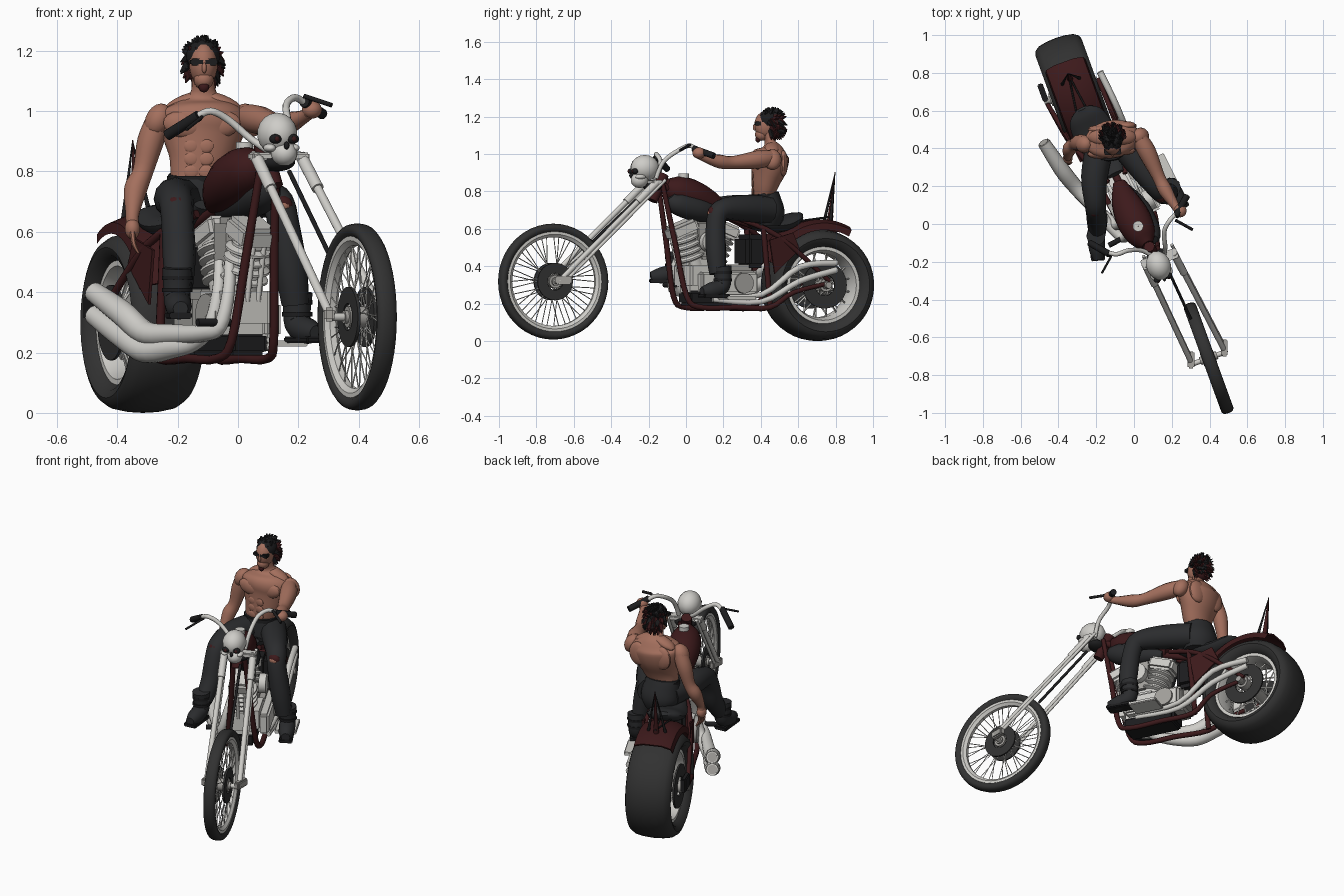
import bpy, bmesh, math, random
from mathutils import Matrix, Vector

random.seed(4)
cube = bpy.data.objects.get("Cube")
if cube:
    bpy.data.objects.remove(cube)


def material(name, r, g, b):
    m = bpy.data.materials.new(name)
    m.use_nodes = True
    m.diffuse_color = (r, g, b, 1)
    m.node_tree.nodes["Principled BSDF"].inputs["Base Color"].default_value = (r, g, b, 1)
    return m


SKIN = material("skin", .37, .16, .11)
CLOTH = material("dark cloth", .024, .025, .027)
BLACK = material("black", .012, .012, .013)
RUBBER = material("rubber", .031, .031, .031)
RED = material("dark red", .046, .01, .011)
CHROME = material("chrome", .62, .61, .58)
STEEL = material("steel", .36, .35, .33)


def frame(x, y, z, yaw):
    return Matrix.Translation((x, y, z)) @ Matrix.Rotation(math.radians(yaw), 4, 'Z')


WORLD = Matrix()
BIKE = frame(.035, -.005, 0, 26.9)
FRONT = frame(.395, -.71, .318, 20)
REAR = frame(-.315, .703, .299, 20)
LAMP = frame(.13, -.22, .9, 20)
SIDES = (("right", -1), ("left", 1))


def finish(name, bm, mat, F=WORLD):
    bmesh.ops.remove_doubles(bm, verts=bm.verts, dist=1e-5)
    bmesh.ops.recalc_face_normals(bm, faces=bm.faces)
    mesh = bpy.data.meshes.new(name)
    bm.to_mesh(mesh)
    bm.free()
    mesh.transform(F)
    mesh.materials.append(mat)
    mesh.shade_smooth()
    mesh.set_sharp_from_angle(angle=math.radians(40))
    ob = bpy.data.objects.new(name, mesh)
    bpy.context.collection.objects.link(ob)


def spline(pts, steps):
    # Points are x, y, z, radius; the curve passes through all of them
    p = [Vector(q) for q in pts]
    p = [p[0]] + p + [p[-1]]
    out = []
    for a, b, c, d in zip(p, p[1:], p[2:], p[3:]):
        for i in range(steps):
            t = i / steps
            out.append(b + (c - a) * t / 2 + (a * 2 - b * 5 + c * 4 - d) * t * t / 2
                       + (b * 3 - a - c * 3 + d) * t ** 3 / 2)
    return out + [p[-1]]


def add_tube(bm, pts, flat=1, sides=10, steps=4, side=(1, 0, 0)):
    path = spline(pts, steps if len(pts) > 2 else 1)
    pos = [q.to_3d() for q in path]
    side, rings = Vector(side), []
    if abs((pos[1] - pos[0]).normalized().dot(side)) > .9:
        side = Vector((0, 1, 0))
    for i, q in enumerate(path):
        t = (pos[min(i + 1, len(pos) - 1)] - pos[max(i - 1, 0)]).normalized()
        side = (side - t * side.dot(t)).normalized()
        up = t.cross(side)
        rings.append([bm.verts.new(pos[i] + q[3] * (side * math.cos(a) + up * flat * math.sin(a)))
                      for a in (math.tau * k / sides for k in range(sides))])
    for r, s in zip(rings, rings[1:]):
        for k in range(sides):
            j = (k + 1) % sides
            bm.faces.new((r[k], r[j], s[j], s[k]))
    bm.faces.new(rings[0])
    bm.faces.new(rings[-1])


def tube(name, pts, mat, F=WORLD, **kw):
    bm = bmesh.new()
    add_tube(bm, pts, **kw)
    finish(name, bm, mat, F)


def rod(name, a, b, r, mat, F=WORLD, r2=None):
    tube(name, [(*a, r), (*b, r if r2 is None else r2)], mat, F)


def blob(name, loc, size, mat, F=WORLD, tilt=0):
    bm = bmesh.new()
    bmesh.ops.create_uvsphere(bm, u_segments=14, v_segments=9, radius=1)
    finish(name, bm, mat, F @ Matrix.Translation(loc) @ Matrix.Rotation(math.radians(tilt), 4, 'Y')
           @ Matrix.Diagonal((*size, 1)))


def box(name, loc, size, mat, F=WORLD):
    bm = bmesh.new()
    bmesh.ops.create_cube(bm, size=1)
    bmesh.ops.scale(bm, vec=size, verts=bm.verts)
    bmesh.ops.bevel(bm, geom=bm.edges, offset=min(size) * .2, segments=2, affect='EDGES')
    finish(name, bm, mat, F @ Matrix.Translation(loc))


def lathe(name, profile, mat, F, start=0, end=360, seg=48):
    # Closed profile of (x, radius) turned about the x axis
    bm = bmesh.new()
    rings = []
    for i in range(seg + 1):
        a = math.radians(start + (end - start) * i / seg)
        rings.append([bm.verts.new((x, r * math.cos(a), r * math.sin(a))) for x, r in profile])
    n = len(profile)
    for r, s in zip(rings, rings[1:]):
        for k in range(n):
            bm.faces.new((r[k], r[(k + 1) % n], s[(k + 1) % n], s[k]))
    if end - start < 360:
        bm.faces.new(rings[0])
        bm.faces.new(rings[-1])
    finish(name, bm, mat, F)


def disc(name, x, half, r, mat, F, inner=.001):
    lathe(name, [(x - half, inner), (x - half, r), (x + half, r), (x + half, inner)], mat, F, seg=32)


def plate(name, x, half, pts, mat, F):
    bm = bmesh.new()
    face = bm.faces.new([bm.verts.new((x - half, y, z)) for y, z in pts])
    new = bmesh.ops.extrude_face_region(bm, geom=[face])["geom"]
    bmesh.ops.translate(bm, vec=(half * 2, 0, 0), verts=[v for v in new if isinstance(v, bmesh.types.BMVert)])
    finish(name, bm, mat, F)


# Wheels: tyre, rim, spokes, hub and discs
def wheel(name, F, R, bead, w, spokes, thick, drum):
    h = R - bead
    half = [(w * .62, bead), (w * .92, bead + h * .25), (w, bead + h * .5), (w * .94, R - h * .3),
            (w * .74, R - h * .12), (w * .4, R - h * .03)]
    lathe(name + "_tyre", half + [(0, R)] + [(-x, r) for x, r in half[::-1]], RUBBER, F)
    lathe(name + "_rim", [(w * .7, bead + .006), (w * .7, bead - .012), (w * .3, bead - .028),
          (-w * .3, bead - .028), (-w * .7, bead - .012), (-w * .7, bead + .006)], CHROME, F)
    bm = bmesh.new()
    for i in range(spokes):
        a = math.tau * i / spokes
        b = a + (.6 if i % 4 < 2 else -.6)
        x = w * .7 * (1 if i % 2 else -1)
        add_tube(bm, [(x, .035 * math.cos(b), .035 * math.sin(b), thick),
                      (x * .3, (bead - .02) * math.cos(a), (bead - .02) * math.sin(a), thick)], sides=4)
    finish(name + "_spokes", bm, CHROME, F)
    disc(name + "_hub", 0, w * 1.05, .035, STEEL, F)
    for label, s in SIDES:
        disc(f"{name}_{label}_brake_disc", s * w * .85, .005, drum, RUBBER, F, inner=drum * .45)
        disc(f"{name}_{label}_cap", s * w * 1.05, .012, .022, STEEL, F)


wheel("front_wheel", FRONT, .31, .265, .034, 44, .0025, .10)
wheel("rear_wheel", REAR, .299, .2, .13, 32, .005, .125)
rod("front_axle", (-.1, 0, 0), (.1, 0, 0), .014, CHROME, FRONT)
rod("rear_axle", (-.17, 0, 0), (.18, 0, 0), .018, STEEL, REAR)

# Rear fender with its tall spike
lathe("rear_fender", [(-.112, .295), (-.105, .332), (-.055, .352), (.055, .352), (.105, .332), (.112, .295),
      (.1, .322), (.05, .342), (-.05, .342), (-.1, .322)], RED, REAR, 62, 158, 20)
for label, s in SIDES:
    rod(label + "_spike_leg", (s * .05, .055, .335), (0, .1, .60), .009, BLACK, REAR, .002)
    rod(label + "_spike_stay", (s * .03, -.12, .34), (0, .09, .368), .005, BLACK, REAR)
rod("spike", (0, .07, .34), (0, .1, .605), .016, RED, REAR, .002)

# Frame rails, backbone and side plates
for label, s in SIDES:
    tube(label + "_frame_rail", [(s * .025, -.15, .85, .013), (s * .052, -.085, .52, .015), (s * .078, -.03, .24, .015),
         (s * .095, .05, .18, .015), (s * .1, .25, .18, .015), (s * .11, .45, .18, .015), (s * .14, .58, .26, .013),
         (s * .15, .79, .31, .012)], RED, BIKE)
    tube(label + "_seat_stay", [(s * .05, .28, .66, .014), (s * .12, .5, .56, .014), (s * .15, .79, .32, .012)],
         RED, BIKE)
    plate(label + "_side_plate", s * .13, .005, [(.44, .54), (.47, .36), (.62, .49), (.58, .58)], RED, BIKE)
    rod(label + "_rear_upright", (s * .1, .46, .18), (s * .1, .42, .6), .015, RED, BIKE)
tube("backbone", [(0, -.15, .84, .02), (0, .1, .72, .02), (0, .4, .62, .02)], RED, BIKE)
box("oil_tank", (0, .39, .48), (.18, .12, .18), BLACK, BIKE)

# Fuel tank with dark underside, and saddle
tube("fuel_tank", [(-.015, -.11, .845, .03), (-.02, -.06, .815, .075), (-.02, .04, .78, .092),
     (-.015, .15, .735, .075), (0, .25, .69, .035)], RED, BIKE, flat=.95, sides=16)
tube("tank_underside", [(.02, -.1, .77, .03), (.025, -.06, .735, .06), (.025, .08, .7, .065), (.01, .22, .67, .03)],
     CLOTH, BIKE, sides=12)
disc("tank_cap", 0, .012, .028, CHROME, BIKE @ Matrix.Translation((-.015, 0, .885))
     @ Matrix.Rotation(math.pi / 2, 4, 'Y'))
tube("saddle", [(0, .3, .69, .05), (0, .42, .63, .09), (0, .55, .62, .11), (0, .65, .655, .09),
     (0, .69, .68, .03)], CLOTH, BIKE, flat=.38, sides=14)

# V engine with finned cylinders and gearbox
box("crankcase", (0, .09, .35), (.18, .25, .18), CHROME, BIKE)
box("sump", (0, .15, .23), (.14, .32, .08), BLACK, BIKE)
box("gearbox", (0, .3, .33), (.18, .2, .16), STEEL, BIKE)
box("intake", (0, .1, .54), (.11, .13, .22), STEEL, BIKE)
box("primary_cover", (.11, .2, .31), (.06, .34, .12), CHROME, BIKE)
for label, s in (("front", -1), ("back", 1)):
    F = BIKE @ Matrix.Translation((0, .1 + s * .05, .4)) @ Matrix.Rotation(-s * .36, 4, 'X') \
        @ Matrix.Rotation(-math.pi / 2, 4, 'Y')
    fins = [(.03 + .017 * (i // 2) + .008 * (i % 2), .08 if (i // 2) % 2 else .06) for i in range(18)]
    lathe(label + "_cylinder", [(0, .001), (0, .06)] + fins + [(.19, .001)], CHROME, F, seg=20)
    box(label + "_rocker_cover", (.21, 0, 0), (.075, .16, .13), CHROME, F)
    for k in (-.02, .02):
        rod(label + "_pushrod", (0, -.085, k), (.2, -.06, k), .009, CHROME, F)
disc("air_cleaner", .1, .02, .055, CHROME, BIKE @ Matrix.Translation((0, .1, .53)))
disc("timing_cover", -.09, .02, .075, STEEL, BIKE @ Matrix.Translation((0, .1, .32)))
disc("clutch_cover", .14, .012, .055, STEEL, BIKE @ Matrix.Translation((0, .28, .31)))

# Exhausts on the right, tubes on the left
for i, label in enumerate(("upper", "lower")):
    d = i * .075
    tube(label + "_exhaust", [(-.06, .02 + d, .5, .018), (-.085, -.02 + d, .40, .021), (-.115, -.02 + d, .29, .024),
         (-.14, .04 + d, .265 - d * .4, .028), (-.18, .2, .26 - d * .6, .034), (-.215, .33, .265 - d * .8, .04),
         (-.24, .45, .33 - d, .042), (-.26, .62, .4 - d, .034)], CHROME, BIKE, sides=14)
    rod(label + "_exhaust_bore", (-.26, .615, .398 - d), (-.261, .623, .402 - d), .027, STEEL, BIKE)
    tube(label + "_left_tube", [(.13, .1, .22 + d * .3, .012), (.15, .38, .21 + d * .5, .015),
         (.17, .6, .32 + d, .017), (.175, .82, .38 + d * .5, .018)], CHROME, BIKE)
box("right_brake", (-.16, .05, .05), (.03, .1, .08), BLACK, REAR)
rod("right_peg", (-.08, -.02, .3), (-.2, -.02, .3), .014, BLACK, BIKE)
box("left_footboard", (.22, .2, .23), (.12, .17, .02), CHROME, BIKE)

# Long fork, yokes and damper
for label, s in SIDES:
    top = Vector((.135 + s * .075, -.185 + s * .03, .85))
    low = Vector((.395 + s * .088, -.71 + s * .032, .32))
    rod(label + "_fork_leg", top, low, .015, CHROME)
    back = Vector((-.01, .045, .012))
    rod(label + "_fork_spring_leg", top + back, low + back, .009, CHROME)
    box(label + "_fork_rocker", low + back / 2, (.035, .09, .045), STEEL)
    rod(label + "_fork_sleeve", top, top.lerp(low, .2), .021, CHROME)
box("fork_yoke", (0, 0, 0), (.2, .055, .025), CHROME, frame(.135, -.185, .85, 20))
rod("fork_damper", (.17, -.22, .8), (.3, -.5, .53), .008, BLACK)
rod("steering_neck", (.08, -.12, .89), (.12, -.18, .75), .03, RED)
blob("lamp_mount", (.01, .04, -.07), (.065, .05, .03), BLACK, LAMP)

# Skull headlamp
blob("skull_cranium", (0, 0, .025), (.066, .08, .07), CHROME, LAMP)
blob("skull_jaw", (.012, -.035, -.04), (.044, .048, .042), CHROME, LAMP)
blob("skull_nose", (.004, -.08, -.014), (.009, .01, .013), BLACK, LAMP)
for label, s in SIDES:
    blob(label + "_skull_socket", (s * .031, -.068, .008), (.021, .016, .016), BLACK, LAMP)
    blob(label + "_skull_eye", (s * .03, -.08, .008), (.009, .007, .009), RED, LAMP)
    blob(label + "_skull_cheek", (s * .042, -.04, -.022), (.02, .03, .014), CHROME, LAMP)

# Handlebars, grips and levers
tube("right_handlebar", [(.1, -.17, .87, .012), (.04, -.14, .91, .012), (-.03, -.14, .97, .012),
     (-.09, -.16, 1.0, .012), (-.14, -.15, .98, .012)], CHROME)
tube("left_handlebar", [(.16, -.16, .87, .012), (.165, -.12, .96, .012), (.16, -.04, 1.02, .012),
     (.19, .02, 1.045, .012), (.23, .06, 1.02, .012)], CHROME)
rod("right_grip", (-.13, -.16, .985), (-.235, -.1, .92), .018, BLACK)
rod("left_grip", (.22, .04, 1.03), (.28, .15, .99), .018, BLACK)
rod("right_lever", (-.12, -.17, .98), (-.17, -.26, .94), .006, BLACK)
rod("left_lever", (.22, .02, 1.05), (.31, -.03, 1.02), .008, BLACK)

# Rider: torso and muscles
tube("torso", [(-.135, .42, .7, .09), (-.135, .415, .78, .09), (-.125, .425, .85, .11), (-.12, .445, .93, .14),
     (-.115, .45, .99, .145), (-.115, .455, 1.03, .095), (-.115, .45, 1.06, .045), (-.115, .435, 1.11, .038)],
     SKIN, flat=.68, sides=18, side=(.98, .17, 0))
for label, s in SIDES:
    blob(label + "_pectoral", (-.12 + s * .06, .38 + s * .01, .955), (.07, .026, .045), SKIN, tilt=s * -10)
    blob(label + "_shoulder_blade", (-.115 + s * .07, .51 + s * .01, .95), (.06, .025, .07), SKIN)
    blob(label + "_deltoid", (-.115 + s * .15, .443 + s * .02, .97), (.043, .048, .058), SKIN, tilt=s * -25)
    blob(label + "_trapezius", (-.115 + s * .06, .46, 1.03), (.075, .04, .025), SKIN, tilt=s * 22)
    for k in range(3):
        blob(label + "_abdominal", (-.13 + s * .024, .357, .8 + k * .042), (.026, .008, .023), SKIN)

# Rider: arms and hands
tube("right_arm", [(-.26, .43, .98, .04), (-.29, .43, .9, .044), (-.315, .42, .8, .034), (-.34, .4, .74, .038),
     (-.35, .36, .66, .023), (-.35, .355, .63, .022)], SKIN, sides=12)
blob("right_palm", (-.35, .35, .61), (.026, .032, .035), SKIN)
tube("left_arm", [(.03, .45, .98, .043), (.07, .38, .97, .048), (.13, .25, .955, .034), (.165, .18, .96, .037),
     (.215, .1, .98, .023), (.235, .07, .995, .022)], SKIN, sides=12)
blob("left_fist", (.245, .07, 1.005), (.034, .036, .03), SKIN)
for k in range(4):
    y = .325 + k * .016
    tube("right_finger", [(-.35, y, .6, .009), (-.345, y - .005, .56, .008), (-.33, y, .53, .005)], SKIN, sides=6)

# Rider: trousers, belt and boots
tube("trouser_seat", [(-.13, .43, .62, .09), (-.13, .43, .68, .115), (-.135, .42, .75, .105), (-.135, .415, .79, .095)],
     CLOTH, flat=.85, sides=16)
tube("belt", [(-.135, .415, .765, .102), (-.135, .415, .785, .1)], BLACK, flat=.8, sides=16)
tube("right_trouser_leg", [(-.18, .42, .7, .075), (-.21, .25, .71, .07), (-.205, .11, .695, .057), (-.2, .06, .63, .054),
     (-.195, .02, .52, .055), (-.195, -.05, .42, .046)], CLOTH, sides=12)
tube("left_trouser_leg", [(-.07, .44, .7, .075), (.04, .3, .71, .07), (.125, .19, .7, .057), (.15, .16, .63, .053),
     (.175, .16, .48, .055), (.19, .17, .36, .046)], CLOTH, sides=12)
for label, x, y, z, yaw in (("right", -.2, -.08, .34, 5), ("left", .205, .18, .26, 30)):
    F = frame(x, y, z, yaw)
    tube(label + "_boot", [(0, .015, .14, .05), (0, .02, .06, .045), (0, .0, .025, .045), (0, -.06, .01, .042),
         (0, -.11, .005, .025)], CLOTH, F, sides=12)
    box(label + "_boot_sole", (0, -.035, -.018), (.075, .16, .022), BLACK, F)
    for k in (.06, .1):
        tube(label + "_boot_strap", [(0, .018, k, .051), (0, .018, k + .014, .051)], BLACK, F)
for x, y, label in ((-.205, .058, "right"), (.145, .138, "left")):
    blob(label + "_knee_tear", (x, y, .685), (.031, .025, .022), SKIN)
    blob(label + "_knee_tear_edge", (x, y + .004, .69), (.037, .026, .03), RED)

# Rider: head, glasses and beard
HEAD = frame(-.115, .425, 1.155, 3)
blob("face", (0, 0, 0), (.048, .06, .074), SKIN, HEAD)
blob("jaw", (0, -.02, -.05), (.034, .036, .034), SKIN, HEAD)
blob("beard", (0, -.04, -.075), (.018, .014, .018), RED, HEAD)
blob("nose", (0, -.058, -.012), (.008, .01, .018), SKIN, HEAD)
box("glasses", (0, -.04, .008), (.09, .036, .022), BLACK, HEAD)

# Rider: swept, spiky hair, red underneath
blob("hair_cap", (0, .022, .028), (.057, .066, .056), BLACK, HEAD)
blob("hair_back", (0, .045, -.01), (.054, .043, .065), RED, HEAD)
black, red = bmesh.new(), bmesh.new()
for i in range(230):
    d = Vector([random.gauss(0, 1) for k in range(3)]).normalized()
    if d.z < -.9 or (d.y < -.15 and d.z < .5):
        continue
    root = Vector((d.x * .05, .026 + d.y * .054, .012 + d.z * .058))
    tip = root + d * .026 + Vector((0, .012, -.022 if d.z < .3 else .002))
    under = d.z < .55 and i % 5 < 3
    add_tube(red if under else black, [(*root, .016), (*tip, .002)], sides=4)
finish("dark_hair", black, BLACK, HEAD)
finish("red_hair", red, RED, HEAD)
